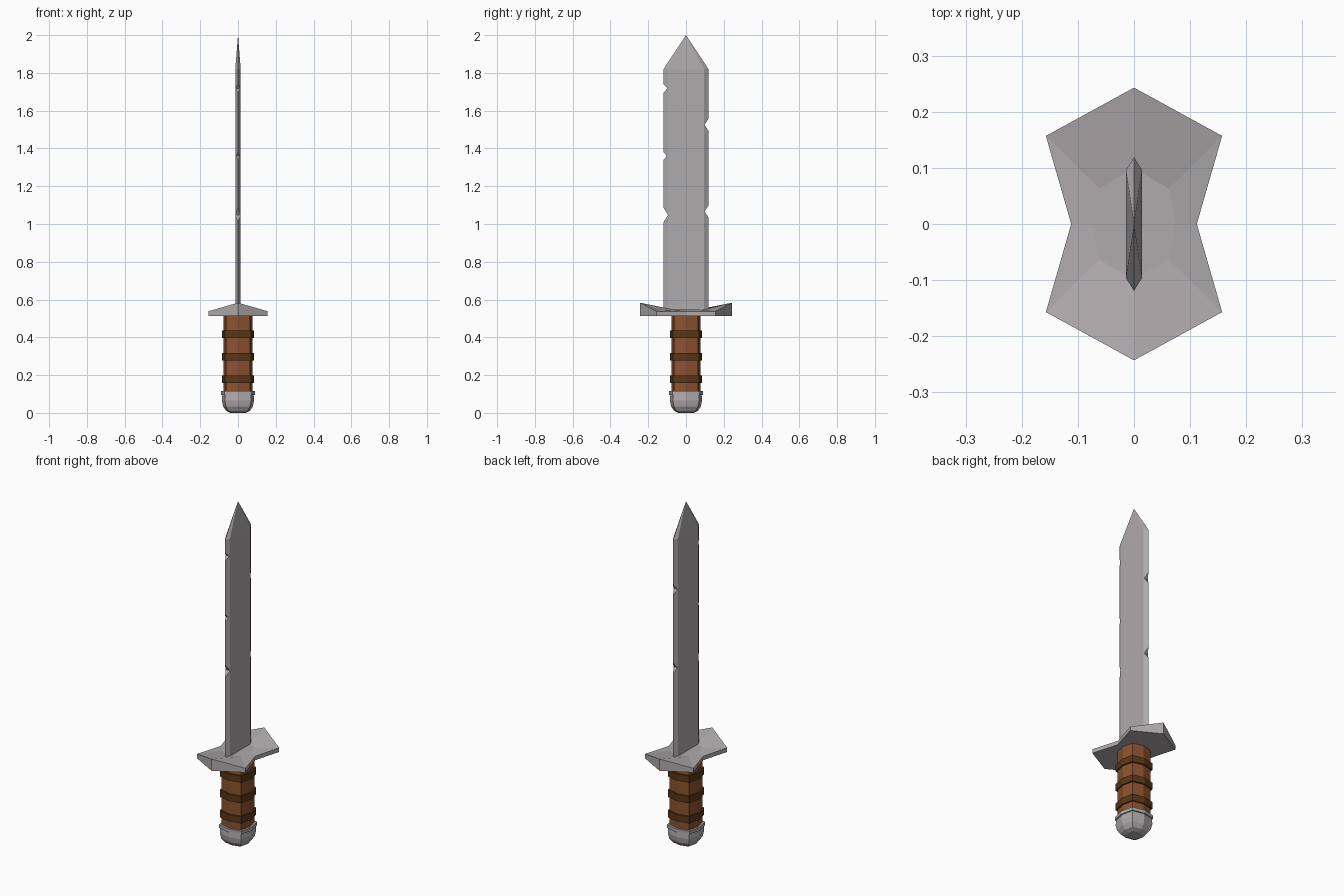
import bpy, bmesh, math

if "Cube" in bpy.data.objects:
    bpy.data.objects.remove(bpy.data.objects["Cube"])


def loft(name, rings, mat=None):
    """Skin a stack of equal-length point rings, capping both ends."""
    bm = bmesh.new()
    rows = [[bm.verts.new(p) for p in ring] for ring in rings]
    n = len(rows[0])
    for a, b in zip(rows, rows[1:]):
        for i in range(n):
            j = (i + 1) % n
            bm.faces.new((a[i], a[j], b[j], b[i]))
    bm.faces.new(rows[0])
    bm.faces.new(rows[-1])
    bmesh.ops.remove_doubles(bm, verts=bm.verts, dist=1e-5)
    bmesh.ops.recalc_face_normals(bm, faces=bm.faces)
    me = bpy.data.meshes.new(name)
    bm.to_mesh(me)
    bm.free()
    ob = bpy.data.objects.new(name, me)
    bpy.context.collection.objects.link(ob)
    if mat:
        me.materials.append(mat)
    return ob


def turned(name, profile, mat=None, sides=8):
    """Eight-sided part from (radius, z) pairs, its diagonals fuller than its axes."""
    step = 2 * math.pi / sides
    full = [1.15 if i % 2 else 1.0 for i in range(sides)]
    return loft(name, [[(r * full[i] * math.cos(i * step), r * full[i] * math.sin(i * step), z)
                        for i in range(sides)] for r, z in profile], mat)


def colour(name, rgb):
    m = bpy.data.materials.new(name)
    m.diffuse_color = (*rgb, 1)
    m.use_nodes = True
    m.node_tree.nodes["Principled BSDF"].inputs["Base Color"].default_value = m.diffuse_color
    return m


steel = colour("steel", (0.43, 0.405, 0.415))
leather = colour("leather", (0.26, 0.085, 0.028))
strap = colour("dark_strap", (0.10, 0.038, 0.007))

# Pommel, grip and wrapped straps
turned("pommel", [(0.04, 0), (0.063, 0.011), (0.079, 0.035), (0.085, 0.065),
                  (0.083, 0.095), (0.089, 0.096), (0.089, 0.115), (0.07, 0.115)], steel)
turned("grip", [(0.077, 0.11), (0.077, 0.525)], leather)
for k, z in enumerate((0.178, 0.297, 0.416)):
    turned(f"grip_strap_{k + 1}", [(0.075, z - 0.02), (0.085, z - 0.02),
                                   (0.085, z + 0.02), (0.075, z + 0.02)], strap)

# Guard: flared plate, tips raised along y, flat seat in the middle
outer = [(0, -0.243, 0.583), (0.157, -0.157, 0.538), (0.112, 0, 0.537),
         (0.157, 0.157, 0.538), (0, 0.243, 0.583), (-0.157, 0.157, 0.538),
         (-0.112, 0, 0.537), (-0.157, -0.157, 0.538)]
inner = [(0, -0.1), (0.062, -0.063), (0.075, 0), (0.062, 0.063),
         (0, 0.1), (-0.062, 0.063), (-0.075, 0), (-0.062, -0.063)]
loft("guard", [[(x, y, 0.514) for x, y, z in outer], outer,
               [(x, y, 0.547) for x, y in inner]], steel)

# Blade: hexagonal section tapering to a point
T, R, E = 0.0145, 0.096, 0.119
section = [(0, -E), (T, -R), (T, R), (0, E), (-T, R), (-T, -R)]
blade = loft("blade", [[(x, y, 0.53) for x, y in section],
                       [(x, y, 1.82) for x, y in section],
                       [(0, 0, 2.0)] * 6], steel)

# Chips in the cutting edges: (side, z, half height, depth)
bpy.context.view_layer.objects.active = blade
for side, z, h, d in ((-1, 1.718, 0.023, 0.021), (-1, 1.36, 0.02, 0.018),
                      (-1, 1.048, 0.038, 0.024), (1, 1.525, 0.032, 0.021),
                      (1, 1.066, 0.032, 0.021)):
    tri = [(side * (E - d), z), (side * (E + d), z + 2 * h), (side * (E + d), z - 2 * h)]
    cutter = loft("chip_cutter", [[(x, y, zz) for y, zz in tri] for x in (-0.05, 0.05)], steel)
    cutter.hide_render = True
    mod = blade.modifiers.new("chip", 'BOOLEAN')
    mod.operation = 'DIFFERENCE'
    mod.solver = 'EXACT'
    mod.object = cutter
    bpy.ops.object.modifier_apply(modifier=mod.name)
    bpy.data.objects.remove(cutter)
